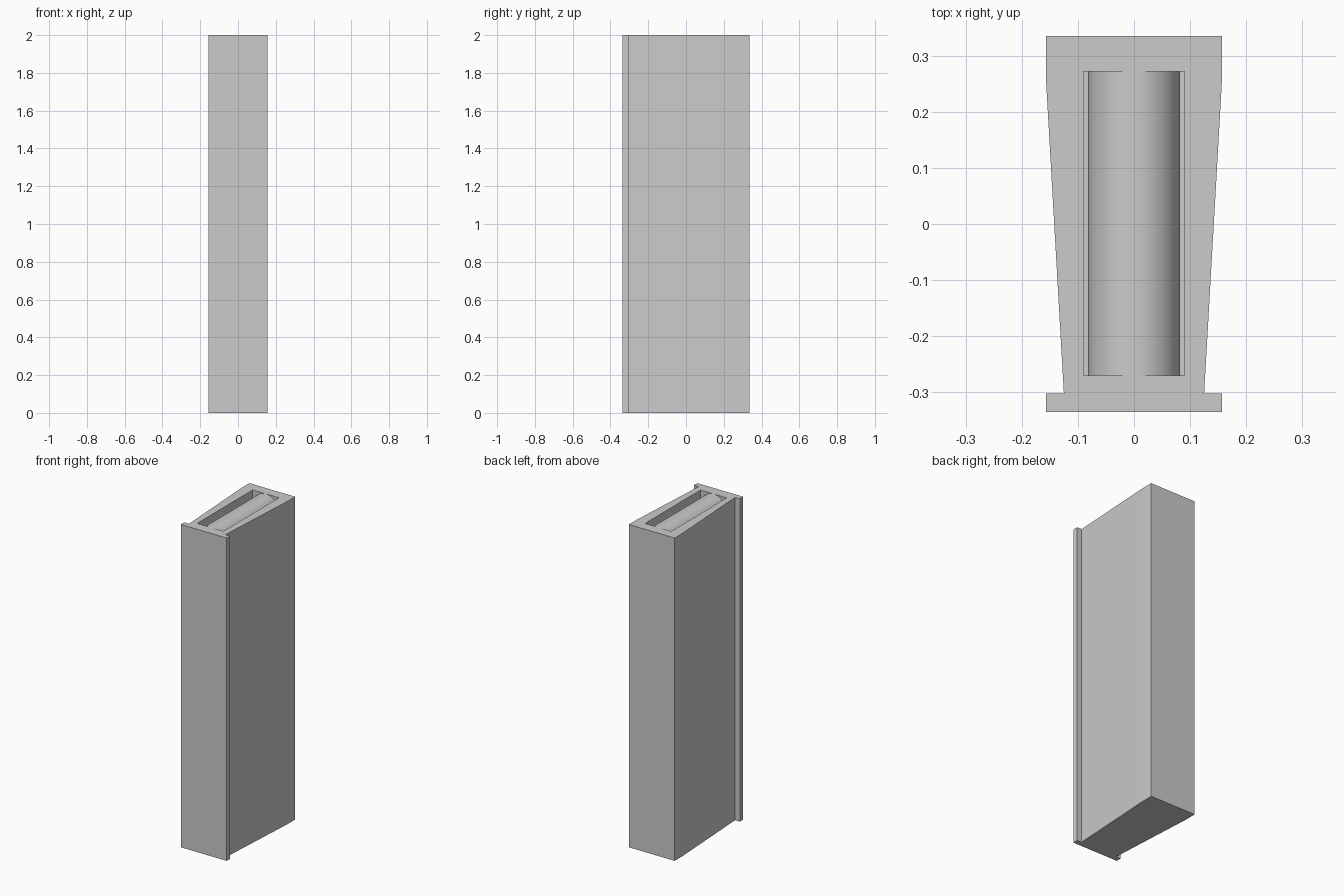
import bpy, bmesh, math

cube = bpy.data.objects.get("Cube")
if cube:
    bpy.data.objects.remove(cube, do_unlink=True)

TOP = 2.0
POCKET_Y = (-0.27, 0.272)
RADIUS = 0.082

grey = bpy.data.materials.new("plain grey")
grey.use_nodes = True
colour = (0.6, 0.6, 0.6, 1)
grey.diffuse_color = colour
grey.node_tree.nodes["Principled BSDF"].inputs["Base Color"].default_value = colour


def prism(name, half_outline, low, high):
    """Extrude an outline mirrored across x from low to high."""
    outline = half_outline + [(-x, y) for x, y in reversed(half_outline)]
    bm = bmesh.new()
    base = bm.faces.new([bm.verts.new((x, y, low)) for x, y in outline])
    top = bmesh.ops.extrude_face_region(bm, geom=[base])["geom"]
    verts = [v for v in top if isinstance(v, bmesh.types.BMVert)]
    bmesh.ops.translate(bm, verts=verts, vec=(0, 0, high - low))
    bmesh.ops.recalc_face_normals(bm, faces=bm.faces)
    mesh = bpy.data.meshes.new(name)
    bm.to_mesh(mesh)
    bm.free()
    mesh.materials.append(grey)
    obj = bpy.data.objects.new(name, mesh)
    bpy.context.collection.objects.link(obj)
    return obj


# Tapered case with a wide front flange
case = prism("case", [(0.157, -0.335), (0.157, -0.302), (0.125, -0.302),
                      (0.157, 0.26), (0.157, 0.335)], 0, TOP)

# Rectangular pocket sunk in the top
cutter = prism("pocket_cutter", [(0.09, POCKET_Y[0]), (0.09, POCKET_Y[1])],
               TOP - 2 * RADIUS, TOP + 0.1)
cutter.hide_render = True
cutter.hide_set(True)
cut = case.modifiers.new("pocket", "BOOLEAN")
cut.operation = "DIFFERENCE"
cut.solver = "EXACT"
cut.object = cutter
bpy.context.view_layer.objects.active = case
bpy.ops.object.modifier_apply(modifier=cut.name)
bpy.data.objects.remove(cutter, do_unlink=True)

# Round bar lying in the pocket, flush with the rim
bpy.ops.mesh.primitive_cylinder_add(
    vertices=48, radius=RADIUS, depth=POCKET_Y[1] - POCKET_Y[0],
    location=(0, sum(POCKET_Y) / 2, TOP - RADIUS), rotation=(math.pi / 2, 0, 0))
bar = bpy.context.object
bar.name = "round_bar"
bar.data.materials.append(grey)
bpy.ops.object.shade_smooth_by_angle(angle=math.radians(30))
